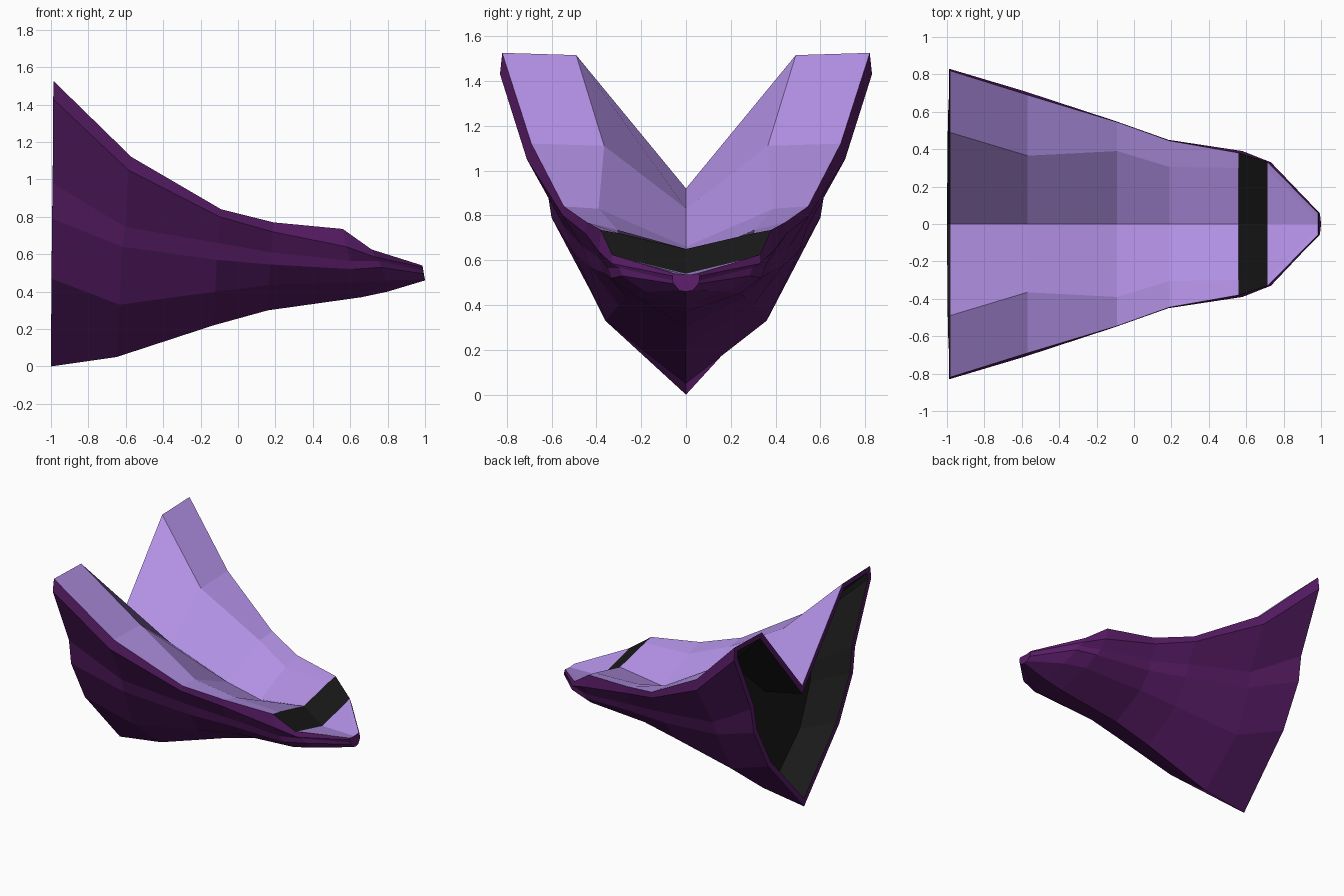
import bpy
from mathutils import Vector

if "Cube" in bpy.data.objects:
    bpy.data.objects.remove(bpy.data.objects["Cube"])

# Half cross-sections from tail to nose: x at top, x at keel, valley z, keel z,
# then (y, z) of inner ledge, rim top, rim underside, upper crease, lower crease, chine
STATIONS = [
    (-.985, -1.0, .92, 0, [(.49, 1.515), (.82, 1.525), (.83, 1.43), (.63, .98), (.60, .79), (.43, .47)]),
    (-.57, -.65, .83, .05, [(.365, 1.11), (.69, 1.12), (.71, 1.05), (.54, .745), (.505, .64), (.36, .33)]),
    (-.09, -.13, .66, .22, [(.39, .83), (.545, .84), (.55, .80), (.46, .66), (.43, .57), (.30, .40)]),
    (.19, .16, .60, .30, [(.305, .735), (.445, .77), (.45, .72), (.39, .61), (.37, .545), (.265, .435)]),
    (.56, .66, .65, .37, [(.30, .72), (.38, .735), (.39, .64), (.35, .565), (.335, .52), (.24, .45)]),
    (.715, .80, .54, .40, [(.29, .61), (.33, .625), (.33, .585), (.295, .565), (.285, .53), (.18, .46)]),
    (.985, 1.0, .535, .46, [(.03, .537), (.055, .54), (.06, .53), (.06, .51), (.055, .495), (.03, .465)]),
]
SKEW = [0, 0, 0, .2, .4, .6, .8, 1]
N = 14


def ring(station):
    xt, xb, valley, keel, pts = station
    half = [(0, valley)] + pts + [(0, keel)]
    right = [Vector((xt + (xb - xt) * s, y, z)) for s, (y, z) in zip(SKEW, half)]
    left = [Vector((p.x, -p.y, p.z)) for p in right[-2:0:-1]]
    return right + left


def inset(loop, d):
    """Offset a ring inwards in the y-z plane with mitred corners."""
    out = []
    for i, p in enumerate(loop):
        a, b = loop[i - 1], loop[(i + 1) % N]
        u = Vector((p.y - a.y, p.z - a.z)).normalized()
        v = Vector((b.y - p.y, b.z - p.z)).normalized()
        n1, n2 = Vector((u.y, -u.x)), Vector((v.y, -v.x))
        m = (n1 + n2) * (d / max(.35, 1 + n1.dot(n2)))
        out.append(Vector((p.x, p.y + m.x, p.z + m.y)))
    return out


def material(name, rgb):
    m = bpy.data.materials.new(name)
    m.diffuse_color = (*rgb, 1)
    m.use_nodes = True
    m.node_tree.nodes["Principled BSDF"].inputs["Base Color"].default_value = m.diffuse_color
    return m


def loft(name, loops, segments, mat, cap=False):
    """Skin the chosen ring segments between successive loops."""
    verts = [p for lp in loops for p in lp]
    faces = []
    for r in range(len(loops) - 1):
        for i in segments:
            j = (i + 1) % N
            faces.append((r * N + i, r * N + j, (r + 1) * N + j, (r + 1) * N + i))
    if cap:
        faces.append(tuple(range((len(loops) - 1) * N, len(loops) * N)))
    me = bpy.data.meshes.new(name)
    me.from_pydata([tuple(v) for v in verts], [], faces)
    # drop unused points
    import bmesh
    bm = bmesh.new()
    bm.from_mesh(me)
    bmesh.ops.delete(bm, geom=[v for v in bm.verts if not v.link_faces], context='VERTS')
    bmesh.ops.recalc_face_normals(bm, faces=bm.faces)
    # make normals face out for the upper skins
    bm.normal_update()
    if name.startswith(("deck", "nose", "dark")) and sum(f.normal.z for f in bm.faces) < 0:
        bmesh.ops.reverse_faces(bm, faces=bm.faces)
    if name.startswith("hull") and sum(f.normal.y * f.calc_center_median().y for f in bm.faces) < 0:
        bmesh.ops.reverse_faces(bm, faces=bm.faces)
    if name.startswith("rear") and sum(f.normal.x * f.calc_area() for f in bm.faces) > 0:
        bmesh.ops.reverse_faces(bm, faces=bm.faces)
    bm.to_mesh(me)
    bm.free()
    me.materials.append(mat)
    ob = bpy.data.objects.new(name, me)
    bpy.context.collection.objects.link(ob)
    return ob


purple = material("deep_purple", (.10, .012, .135))
lilac = material("lilac", (.45, .285, .79))
black = material("black", (.010, .010, .010))

rings = [ring(s) for s in STATIONS]
UPPER = [0, 1, N - 2, N - 1]
LOWER = range(2, N - 2)

# Faceted outer hull with closed nose tip
loft("hull", rings, LOWER, purple, cap=True)
# V-shaped upper skin, dark cross band and nose top
loft("deck", rings[:5], UPPER, lilac)
loft("dark_band", rings[4:6], UPPER, black)
loft("nose_deck", rings[5:], UPPER, lilac)

# Tail rim and the hollow behind it
lip = inset(rings[0], .04)
deep = [a.lerp(b, .75) for a, b in zip(rings[0], rings[1])]
loft("rear_rim", [rings[0], lip], range(N), purple)
loft("rear_recess", [lip, inset(deep, .045)], range(N), black, cap=True)
